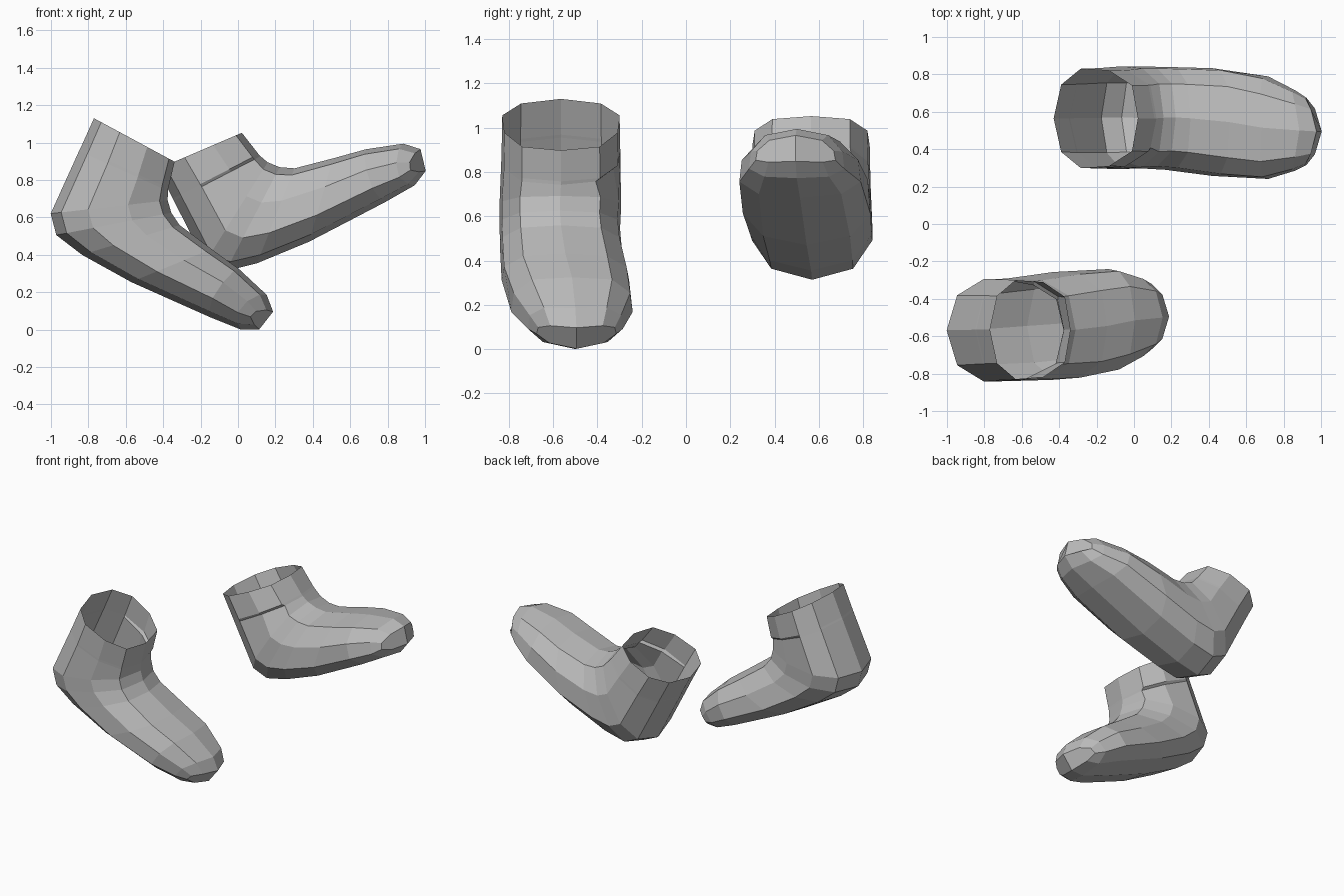
import bpy, bmesh, math
from mathutils import Vector, Matrix

cube = bpy.data.objects.get("Cube")
if cube:
    bpy.data.objects.remove(cube, do_unlink=True)

grey = bpy.data.materials.new("plain grey")
grey.use_nodes = True
colour = (0.5, 0.5, 0.5, 1)
grey.diffuse_color = colour
grey.node_tree.nodes["Principled BSDF"].inputs["Base Color"].default_value = colour

# Half outline of a section: (position from front/top to back/bottom, width share)
HALF = [(0, 0), (0.07, 0.66), (0.34, 0.96), (0.68, 1), (0.91, 0.68), (1, 0)]
OUTLINE = [(k, s) for k, s in HALF] + [(k, -s) for k, s in HALF[-2:0:-1]]

# Sections from the ankle opening round the heel to the toe:
# front/top point, back/bottom point, centre y, half width, bow of the sides, inner tuck
SECTIONS = [
    ((0.49, 0.64), (0.0, 0.647), 0.565, 0.265, 0, 0),
    ((0.525, 0.50), (0.01, 0.47), 0.565, 0.268, 0, 0),
    ((0.53, 0.485), (0.01, 0.455), 0.565, 0.268, 0, 0.02),
    ((0.552, 0.44), (0.03, 0.088), 0.568, 0.275, 0, 0),
    ((0.60, 0.39), (0.11, 0.0), 0.57, 0.272, 0, 0),
    ((0.67, 0.352), (0.28, -0.03), 0.565, 0.275, 0, 0),
    ((0.88, 0.317), (0.58, -0.038), 0.545, 0.288, 0, 0),
    ((1.06, 0.29), (1.04, -0.01), 0.515, 0.274, 0.04, 0),
    ((1.255, 0.236), (1.22, 0.008), 0.5, 0.215, 0.07, 0),
    ((1.327, 0.172), (1.305, 0.054), 0.495, 0.18, 0.08, 0),
]


def section_points(top, bottom, centre, half, bow, tuck):
    points = []
    for k, s in OUTLINE:
        p = Vector(top).lerp(Vector(bottom), k)
        y = centre + s * half
        if tuck and s < 0 and k < 0.5:
            y += tuck
        points.append(Vector((p.x - bow * s * s, y, p.y)))
    return points


def build_boot(name, side, tilt, offset):
    bm = bmesh.new()

    # Open, hollow shell from the ankle to the toe
    rings = [[bm.verts.new((p.x, p.y * side, p.z)) for p in section_points(*s)]
             for s in SECTIONS]
    n = len(OUTLINE)
    for a, b in zip(rings, rings[1:]):
        for i in range(n):
            j = (i + 1) % n
            bm.faces.new((a[i], a[j], b[j], b[i]))

    # Toe cap: two halves meeting in an upright ridge
    toe, middle = rings[-1], n // 2
    bm.faces.new(toe[:middle + 1])
    bm.faces.new(toe[middle:] + toe[:1])

    # Tilt and place
    place = (Matrix.Rotation(-math.radians(tilt), 4, 'Y')
             @ Matrix.Translation((offset[0], 0, offset[1])))
    bm.transform(place)
    bmesh.ops.recalc_face_normals(bm, faces=bm.faces)
    mesh = bpy.data.meshes.new(name)
    bm.to_mesh(mesh)
    bm.free()
    mesh.materials.append(grey)
    bpy.context.collection.objects.link(bpy.data.objects.new(name, mesh))


build_boot("right_boot", -1, -27.5, (-1.205, 0))
build_boot("left_boot", 1, 24, (-0.043, 0.313))
